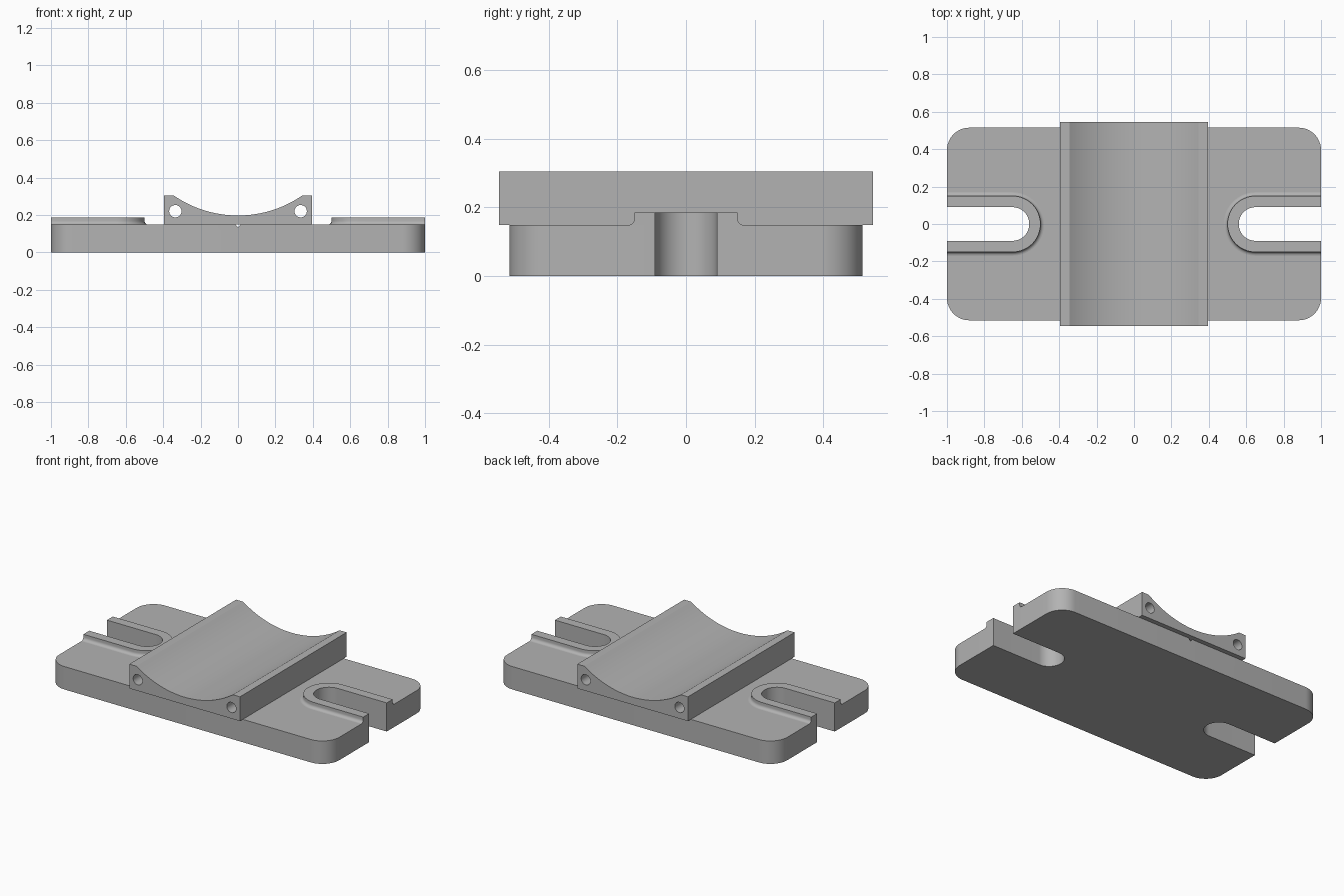
import bpy, bmesh
from math import sin, cos, radians, asin, pi

cube = bpy.data.objects.get("Cube")
if cube:
    bpy.data.objects.remove(cube, do_unlink=True)

grey = bpy.data.materials.new("plain grey")
grey.use_nodes = True
grey.diffuse_color = (0.45, 0.45, 0.45, 1)
grey.node_tree.nodes["Principled BSDF"].inputs["Base Color"].default_value = grey.diffuse_color

BASE_Z, RIM_Z, SADDLE_Z = 0.148, 0.185, 0.305
HALF_Y, CORNER = 0.515, 0.12
SLOT_X, SLOT_R, RIM_R, FILLET = 0.65, 0.09, 0.15, 0.02
SADDLE_X, SADDLE_Y, BORE_R, BORE_BOTTOM = 0.395, 0.545, 0.605, 0.197


def arc(cx, cy, r, a0, a1, n):
    """Points along an arc, angles in degrees."""
    angles = [radians(a0 + (a1 - a0) * i / n) for i in range(n + 1)]
    return [(cx + r * cos(a), cy + r * sin(a)) for a in angles]


def finish(name, bm):
    bmesh.ops.recalc_face_normals(bm, faces=bm.faces)
    mesh = bpy.data.meshes.new(name)
    bm.to_mesh(mesh)
    bm.free()
    mesh.materials.append(grey)
    obj = bpy.data.objects.new(name, mesh)
    bpy.context.collection.objects.link(obj)
    return obj


def prism(name, start, step):
    """Extrude a closed outline along a vector."""
    bm = bmesh.new()
    face = bm.faces.new([bm.verts.new(p) for p in start])
    top = bmesh.ops.extrude_face_region(bm, geom=[face])["geom"]
    bmesh.ops.translate(bm, vec=step, verts=[g for g in top if isinstance(g, bmesh.types.BMVert)])
    return finish(name, bm)


def along_y(name, outline, half):
    return prism(name, [(x, -half, z) for x, z in outline], (0, 2 * half, 0))


def cut(target, cutter):
    cutter.hide_render = True
    cutter.hide_set(True)
    mod = target.modifiers.new("cut", "BOOLEAN")
    mod.operation, mod.solver, mod.object = "DIFFERENCE", "EXACT", cutter
    bpy.context.view_layer.objects.active = target
    bpy.ops.object.modifier_apply(modifier=mod.name)
    bpy.data.objects.remove(cutter, do_unlink=True)


def smooth(obj):
    bpy.ops.object.select_all(action="DESELECT")
    obj.select_set(True)
    bpy.context.view_layer.objects.active = obj
    bpy.ops.object.shade_smooth_by_angle(angle=radians(30))


# Base plate: rounded corners and an open slot at each end
corner_x, corner_y = 1 - CORNER, HALF_Y - CORNER
half = arc(corner_x, -corner_y, CORNER, -90, 0, 12)
half += [(1, -SLOT_R)] + arc(SLOT_X, 0, SLOT_R, 270, 90, 32) + [(1, SLOT_R)]
half += arc(corner_x, corner_y, CORNER, 0, 90, 12)
outline = half + [(-x, -y) for x, y in half]
base = prism("base_plate", [(x, y, 0) for x, y in outline], (0, 0, BASE_Z))

# Small V groove along the middle of the plate
groove = along_y("groove_cutter", [(-0.015, BASE_Z + 0.001), (0, 0.133), (0.015, BASE_Z + 0.001)], 0.7)
cut(base, groove)
smooth(base)


# Raised rim round each slot, with a fillet at its foot
def slot_rim(name, side):
    foot = arc(RIM_R + FILLET, BASE_Z + FILLET, FILLET, 270, 180, 6)
    section = [(SLOT_R, BASE_Z)] + foot + [(RIM_R, RIM_Z), (SLOT_R, RIM_Z)]
    bm = bmesh.new()
    loops = []
    for r, z in section:
        path = [(1, -r)] + arc(SLOT_X, 0, r, 270, 90, 32) + [(1, r)]
        loops.append([bm.verts.new((side * x, y, z)) for x, y in path])
    for a, b in zip(loops, loops[1:] + loops[:1]):
        for i in range(len(a) - 1):
            bm.faces.new((a[i], a[i + 1], b[i + 1], b[i]))
    for end in (0, -1):
        bm.faces.new([loop[end] for loop in loops])
    smooth(finish(name, bm))


slot_rim("left_slot_rim", 1)
slot_rim("right_slot_rim", -1)

# Saddle block with a hollow cylindrical top
bore_z = BORE_BOTTOM + BORE_R
spread = asin(0.345 / BORE_R) * 180 / pi
profile = [(-SADDLE_X, BASE_Z), (SADDLE_X, BASE_Z), (SADDLE_X, SADDLE_Z)]
profile += [(0.345, SADDLE_Z)] + arc(0, bore_z, BORE_R, 270 + spread, 270 - spread, 40)[1:-1]
profile += [(-0.345, SADDLE_Z), (-SADDLE_X, SADDLE_Z)]
saddle = along_y("saddle", profile, SADDLE_Y)

# Round holes running the length of the saddle
for side in (-1, 1):
    cut(saddle, along_y("hole_cutter", arc(side * 0.335, 0.22, 0.033, 0, 348.75, 31), 0.7))
smooth(saddle)
